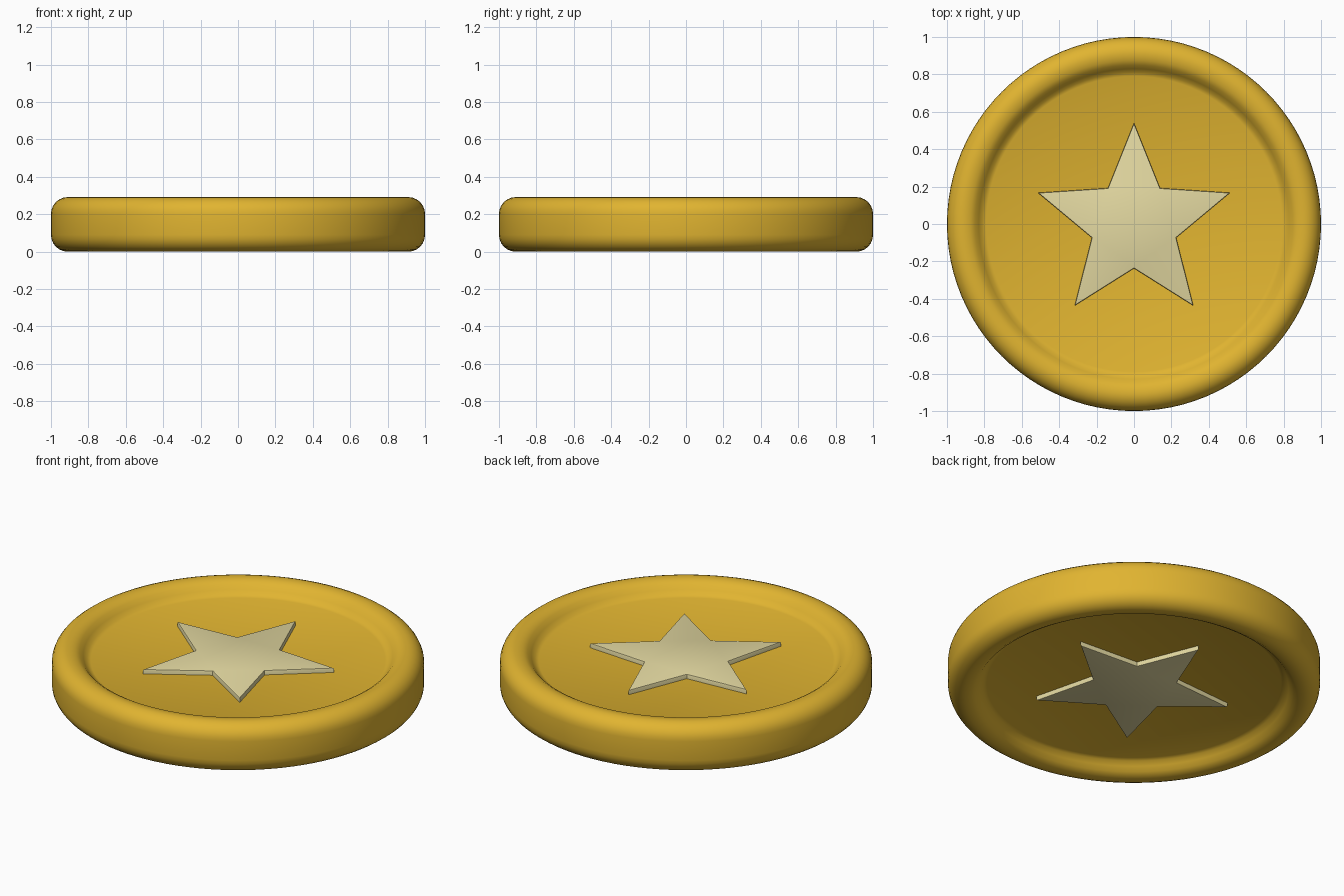
import bpy, bmesh
from math import sin, cos, pi, radians

if "Cube" in bpy.data.objects:
    bpy.data.objects.remove(bpy.data.objects["Cube"])

HEIGHT = 0.292
MID = HEIGHT / 2
FACE = 0.073          # recessed face, measured from the middle plane
SEGMENTS = 96


def material(name, color):
    m = bpy.data.materials.new(name)
    m.use_nodes = True
    m.diffuse_color = color
    bsdf = m.node_tree.nodes["Principled BSDF"]
    bsdf.inputs["Base Color"].default_value = color
    bsdf.inputs["Roughness"].default_value = 0.5
    return m


def finish(name, bm, mat, angle):
    bmesh.ops.recalc_face_normals(bm, faces=bm.faces[:])
    mesh = bpy.data.meshes.new(name)
    bm.to_mesh(mesh)
    bm.free()
    mesh.materials.append(mat)
    obj = bpy.data.objects.new(name, mesh)
    bpy.context.collection.objects.link(obj)
    bpy.ops.object.select_all(action="DESELECT")
    obj.select_set(True)
    bpy.context.view_layer.objects.active = obj
    bpy.ops.object.shade_smooth_by_angle(angle=radians(angle))
    return obj


gold = material("gold", (0.75, 0.456, 0.03, 1))
pale = material("pale_gold", (0.78, 0.70, 0.36, 1))

# Coin body: half profile from the face centre over the rim, mirrored and spun
upper = [(0, FACE), (0.79, FACE), (0.81, FACE + 0.008), (0.83, FACE + 0.03),
         (0.85, FACE + 0.053), (0.875, FACE + 0.068)]
corner = 0.09
upper += [(1 - corner + corner * sin(a), MID - corner + corner * cos(a))
          for a in (i * pi / 12 for i in range(7))]
profile = upper + [(r, -h) for r, h in reversed(upper)]

bm = bmesh.new()
verts = [bm.verts.new((r, 0, MID + h)) for r, h in profile]
edges = [bm.edges.new(pair) for pair in zip(verts, verts[1:])]
bmesh.ops.spin(bm, geom=verts + edges, cent=(0, 0, 0), axis=(0, 0, 1),
               angle=2 * pi, steps=SEGMENTS, use_merge=True)
bmesh.ops.remove_doubles(bm, verts=bm.verts[:], dist=0.0001)
finish("coin_body", bm, gold, 60)


# Raised stars, one on each face, with softened upper edges
def star(name, side):
    bm = bmesh.new()
    ring = []
    for i in range(10):
        a = pi / 2 + i * pi / 5
        r = 0.237 if i % 2 else 0.54
        ring.append(bm.verts.new((r * cos(a), r * sin(a), MID + side * (FACE - 0.01))))
    base = bm.faces.new(ring)
    top = bmesh.ops.extrude_face_region(bm, geom=[base], use_keep_orig=True)["geom"]
    moved = [v for v in top if isinstance(v, bmesh.types.BMVert)]
    bmesh.ops.translate(bm, verts=moved, vec=(0, 0, side * 0.037))
    rim = [e for e in top if isinstance(e, bmesh.types.BMEdge)]
    bmesh.ops.bevel(bm, geom=rim, offset=0.007, segments=2, profile=0.5,
                    affect="EDGES")
    finish(name, bm, pale, 40)


star("front_star", 1)
star("back_star", -1)
